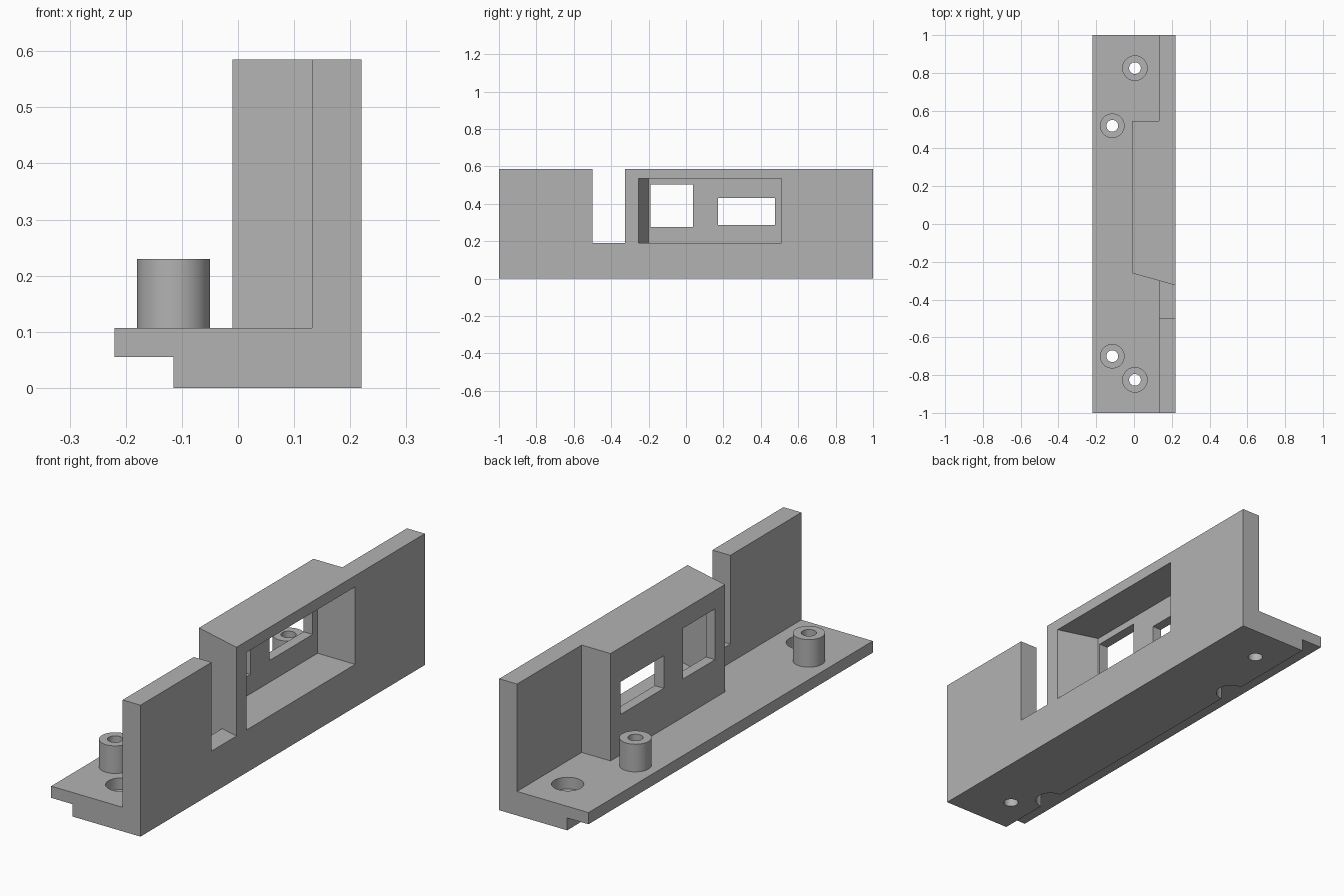
import bpy
import bmesh
from mathutils import Matrix, Vector

old = bpy.data.objects.get("Cube")
if old:
    bpy.data.objects.remove(old, do_unlink=True)

grey = bpy.data.materials.new("plain grey")
grey.use_nodes = True
colour = (0.45, 0.45, 0.45, 1)
grey.diffuse_color = colour
grey.node_tree.nodes["Principled BSDF"].inputs["Base Color"].default_value = colour


def finish(bm, name):
    bmesh.ops.recalc_face_normals(bm, faces=bm.faces)
    mesh = bpy.data.meshes.new(name)
    bm.to_mesh(mesh)
    bm.free()
    mesh.materials.append(grey)
    obj = bpy.data.objects.new(name, mesh)
    bpy.context.collection.objects.link(obj)
    return obj


def prism(name, points, direction):
    """Extrude a flat outline of 3D points along a direction."""
    bm = bmesh.new()
    face = bm.faces.new([bm.verts.new(p) for p in points])
    result = bmesh.ops.extrude_face_region(bm, geom=[face])
    verts = [g for g in result["geom"] if isinstance(g, bmesh.types.BMVert)]
    bmesh.ops.translate(bm, verts=verts, vec=Vector(direction))
    if face.is_valid and len(face.edges[0].link_faces) > 2:
        bm.faces.remove(face)
    return finish(bm, name)


def plan(name, outline, z0, z1):
    return prism(name, [(x, y, z0) for x, y in outline], (0, 0, z1 - z0))


def box(name, x0, x1, y0, y1, z0, z1):
    return plan(name, [(x0, y0), (x1, y0), (x1, y1), (x0, y1)], z0, z1)


def cylinder(name, centre, radius, z0, z1):
    bm = bmesh.new()
    place = Matrix.Translation((*centre, (z0 + z1) / 2))
    bmesh.ops.create_cone(bm, cap_ends=True, segments=48, radius1=radius,
                          radius2=radius, depth=z1 - z0, matrix=place)
    return finish(bm, name)


def combine(target, tool, operation):
    """Apply a boolean and discard the tool object."""
    mod = target.modifiers.new(operation.title(), "BOOLEAN")
    mod.operation, mod.solver, mod.object = operation, "EXACT", tool
    bpy.context.view_layer.objects.active = target
    bpy.ops.object.modifier_apply(modifier=mod.name)
    bpy.data.objects.remove(tool, do_unlink=True)


def slant(x):
    """Front edge of the housing, angled across its depth."""
    return -0.26 - 0.283 * (x + 0.01)


LEFT, RIGHT, STEP = 0.22, -0.22, -0.115
WALL, FRONT = 0.132, -0.01
DECK, LIP, TOP, SILL = 0.107, 0.055, 0.585, 0.19
POST_R, HOLE_R = 0.065, 0.031

# Stepped base running the full length
profile = [(LEFT, 0), (LEFT, DECK), (RIGHT, DECK), (RIGHT, LIP), (STEP, LIP), (STEP, 0)]
bracket = prism("mounting_bracket", [(x, -1, z) for x, z in profile], (0, 2, 0))

# Upright wall with the projecting housing
outline = [(LEFT, -1), (LEFT, 1), (WALL, 1), (WALL, 0.545), (FRONT, 0.545),
           (FRONT, slant(FRONT)), (WALL, slant(WALL)), (WALL, -1)]
combine(bracket, plan("wall", outline, 0.08, TOP), "UNION")

# Notch through the wall beside the housing
notch = [(0.12, -0.5), (0.25, -0.5), (0.25, slant(0.25)),
         (WALL, slant(WALL)), (0.12, slant(0.12) - 0.01)]
combine(bracket, plan("notch", notch, SILL, 0.7), "DIFFERENCE")

# Pocket in the outer side, with one angled end
pocket = [(0.035, -0.2), (LEFT, -0.255), (0.25, -0.264), (0.25, 0.51), (0.035, 0.51)]
combine(bracket, plan("pocket", pocket, SILL, 0.535), "DIFFERENCE")

# Two windows through the housing face
for y0, y1, z0, z1 in ((-0.19, 0.037, 0.277, 0.503), (0.17, 0.475, 0.287, 0.432)):
    combine(bracket, box("window", -0.05, 0.1, y0, y1, z0, z1), "DIFFERENCE")

# Hollow posts with round recesses underneath
for y in (0.52, -0.70):
    at = (STEP, y)
    combine(bracket, cylinder("post", at, POST_R, 0.09, 0.23), "UNION")
    combine(bracket, cylinder("recess", at, POST_R, -0.05, LIP), "DIFFERENCE")
    combine(bracket, cylinder("bore", at, HOLE_R, -0.1, 0.3), "DIFFERENCE")

# Counterbored screw holes near both ends
for y in (0.825, -0.825):
    at = (0.005, y)
    combine(bracket, cylinder("counterbore", at, POST_R, LIP, 0.2), "DIFFERENCE")
    combine(bracket, cylinder("screw_hole", at, HOLE_R, -0.1, 0.2), "DIFFERENCE")

# Smooth the round parts and keep the edges crisp
bpy.ops.object.select_all(action="DESELECT")
bracket.select_set(True)
bpy.context.view_layer.objects.active = bracket
bpy.ops.object.shade_smooth_by_angle(angle=0.5)
